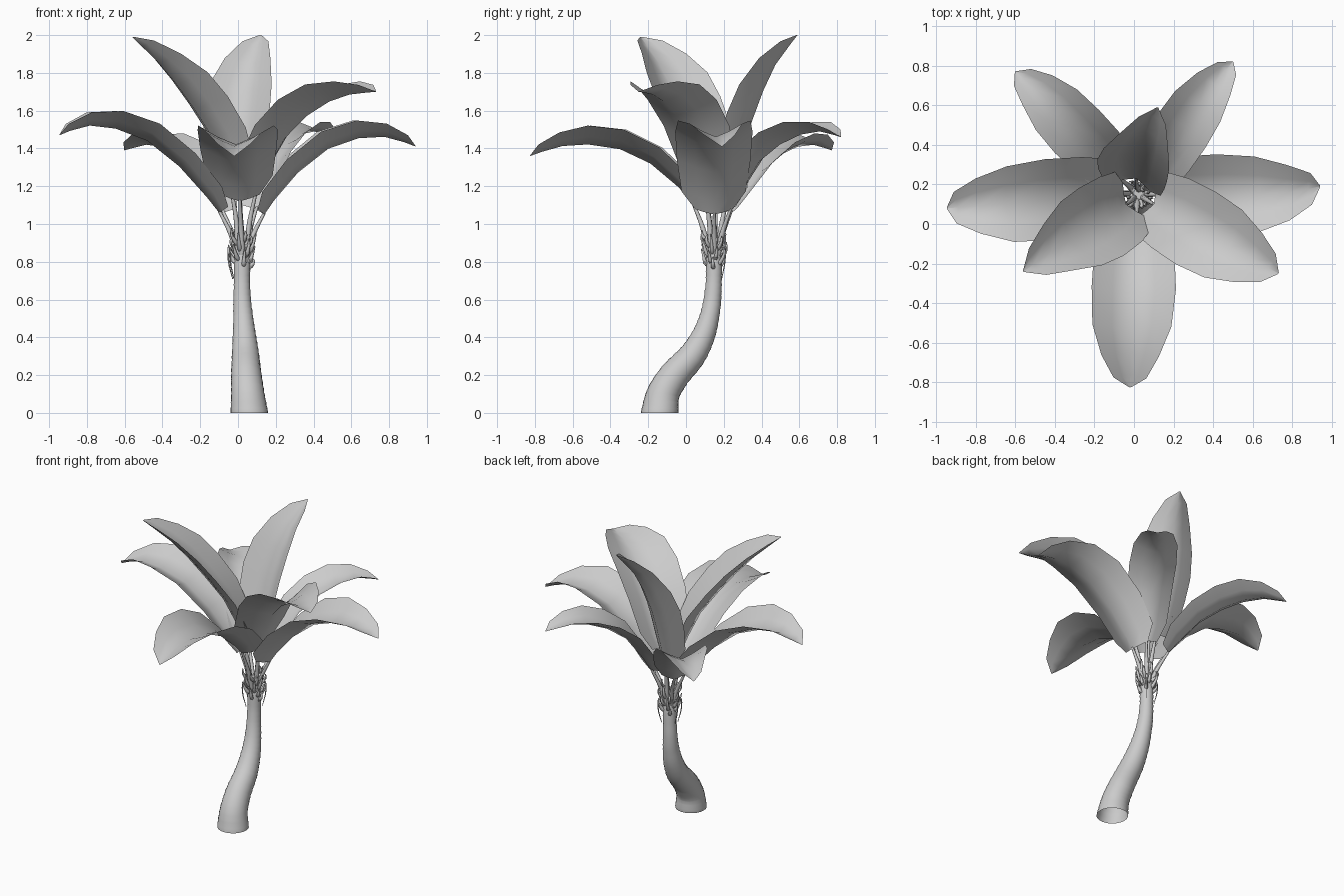
import bpy, math, random
from mathutils import Vector

if "Cube" in bpy.data.objects:
    bpy.data.objects.remove(bpy.data.objects["Cube"])

random.seed(4)
CROWN = Vector((0.022, 0.148, 0))


def sample(pts, u):
    """Catmull-Rom point at u in 0..1 along a list of vectors."""
    n = len(pts) - 1
    i = min(int(u * n), n - 1)
    t = u * n - i
    b, c = pts[i], pts[i + 1]
    a = pts[i - 1] if i else b * 2 - c
    d = pts[i + 2] if i + 2 <= n else c * 2 - b
    return 0.5 * (2 * b + (c - a) * t + (2 * a - 5 * b + 4 * c - d) * t * t
                  + (3 * b - a - 3 * c + d) * t ** 3)


def lookup(table, u):
    """Linear interpolation in a list of (position, value)."""
    for (p, v), (q, w) in zip(table, table[1:]):
        if u <= q:
            return v + (w - v) * (u - p) / (q - p)
    return table[-1][1]


def add_mesh(name, verts, faces, angle=60):
    me = bpy.data.meshes.new(name)
    me.from_pydata(verts, [], faces)
    ob = bpy.data.objects.new(name, me)
    bpy.context.collection.objects.link(ob)
    bpy.context.view_layer.objects.active = ob
    ob.select_set(True)
    bpy.ops.object.shade_smooth_by_angle(angle=math.radians(angle))
    ob.select_set(False)
    return ob


def tube(name, path, radii, sides, level=0, cap=False):
    """Tube through path points; rings turn level below the given height."""
    verts, faces = [], []
    for i, p in enumerate(path):
        t = (path[min(i + 1, len(path) - 1)] - path[max(i - 1, 0)]).normalized()
        if p.z < level:
            t = Vector((0, 0, 1)).lerp(t, p.z / level).normalized()
        ax = Vector((1, 0, 0)) if abs(t.x) < 0.8 else Vector((0, 1, 0))
        e1 = (ax - t * ax.dot(t)).normalized()
        e2 = t.cross(e1)
        for k in range(sides):
            a = math.tau * k / sides
            verts.append(p + (e1 * math.cos(a) + e2 * math.sin(a)) * radii[i])
    for i in range(len(path) - 1):
        for k in range(sides):
            m = (k + 1) % sides
            faces.append((i * sides + k, i * sides + m,
                          (i + 1) * sides + m, (i + 1) * sides + k))
    if cap:
        faces.append(tuple(range(len(verts) - sides, len(verts))))
    return add_mesh(name, verts, faces)


# Trunk: bent, tapered, with faint growth rings, open at the bottom
axis = [Vector(p) for p in [(.06, -.14, 0), (.052, -.122, .1), (.044, -.06, .2),
                            (.04, .03, .3), (.034, .088, .4), (.028, .122, .5),
                            (.022, .14, .6), (.021, .147, .7), (.022, .148, .8),
                            (.022, .148, .9)]]
radius = [(0, .099), (.1, .088), (.2, .081), (.33, .072), (.45, .061), (.56, .051),
          (.67, .045), (.78, .041), (.88, .042), (1, .03)]
path, radii = [], []
RINGS = 26
for i in range(RINGS):
    for f, bump in ((0, 0), (.7, .002)):
        u = (i + f) / RINGS
        path.append(sample(axis, u))
        radii.append(lookup(radius, u) + bump)
tube("trunk", path, radii, 24, level=.2, cap=True)

# Leaves: width scale, then midrib points from blade base to tip
LEAVES = {
    "right_leaf": (1, [(.14, .15, 1.05), (.25, .15, 1.2), (.43, .15, 1.37),
                       (.62, .15, 1.45), (.79, .16, 1.46), (.94, .19, 1.41)]),
    "left_leaf": (1, [(-.1, .16, 1.06), (-.24, .145, 1.23), (-.43, .125, 1.41),
                      (-.63, .1, 1.5), (-.8, .09, 1.52), (-.945, .08, 1.47)]),
    "front_leaf": (1.04, [(.01, .03, 1.12), (0, -.12, 1.27), (0, -.3, 1.38),
                          (-.01, -.5, 1.42), (-.02, -.67, 1.41), (-.02, -.825, 1.36)]),
    "back_right_leaf": (.72, [(.1, .24, 1.08), (.18, .37, 1.31), (.28, .53, 1.44),
                              (.39, .69, 1.49), (.5, .82, 1.46)]),
    "back_left_leaf": (.76, [(-.08, .24, 1.06), (-.2, .38, 1.26), (-.34, .52, 1.38),
                             (-.47, .66, 1.42), (-.6, .77, 1.39)]),
    "upper_right_leaf": (1.02, [(.1, .1, 1.18), (.23, .03, 1.43), (.4, -.07, 1.6),
                                (.57, -.165, 1.68), (.73, -.25, 1.7)]),
    "upper_left_leaf": (1, [(-.04, .1, 1.2), (-.12, .04, 1.43), (-.26, -.05, 1.65),
                            (-.4, -.13, 1.83), (-.56, -.24, 1.99)]),
    "upper_back_leaf": (.9, [(.01, .23, 1.17), (.01, .3, 1.4), (.02, .37, 1.6),
                             (.06, .46, 1.82), (.12, .59, 2.0)]),
}
HALF_WIDTH = [(0, .1), (.1, .17), (.28, .195), (.45, .205), (.62, .192),
              (.78, .14), (.92, .08), (1, .004)]
ACROSS = [-1, -.5, 0, .5, 1]


def leaf(name, scale, rib):
    """Folded blade: edges raised above the midrib, angular outline."""
    rib = [Vector(p) for p in rib]
    run = rib[-1] - rib[0]
    side = Vector((-run.y, run.x, 0)).normalized()
    verts, faces = [], []
    for u, w in HALF_WIDTH:
        p = sample(rib, u)
        t = (sample(rib, min(u + .02, 1)) - sample(rib, max(u - .02, 0))).normalized()
        up = t.cross(side).normalized()
        w *= scale
        for s in ACROSS:
            verts.append(p + side * s * w + up * abs(s) ** 1.25 * w * .5)
    n = len(ACROSS)
    for i in range(len(HALF_WIDTH) - 1):
        for k in range(n - 1):
            a = i * n + k
            faces.append((a, a + 1, a + n + 1, a + n))
    add_mesh(name, verts, faces, 80)
    # Leaf stalk rising from the crown to the blade
    out = Vector((run.x, run.y, 0)).normalized()
    start = CROWN + out * .025 + Vector((0, 0, .84))
    mid = start.lerp(rib[0], .5) - out * .012
    stalk = [start, mid, rib[0] + Vector((0, 0, .01))]
    pts = [sample(stalk, i / 8) for i in range(9)]
    tube(name + "_stalk", pts, [.018 - .0013 * i for i in range(9)], 8)


for name, (scale, rib) in LEAVES.items():
    leaf(name, scale, rib)

# Old leaf stubs: short, curled remains around the crown
for i in range(26):
    a = i * 2.4 + random.uniform(-.2, .2)
    out = Vector((math.cos(a), math.sin(a), 0))
    z = .77 + .16 * i / 26
    h = random.uniform(.05, .1)
    reach = random.uniform(.052, .075)
    curl = random.choice((-.015, 0, .012))
    pts = [CROWN + out * r + Vector((0, 0, zz)) for r, zz in
           ((.03, z), (.048, z + h * .15), (reach, z + h * .6), (reach + curl, z + h))]
    tube("old_leaf_stub", [sample(pts, k / 6) for k in range(7)],
         [.014, .013, .012, .01, .008, .006, .002], 6)

# Dry hanging strips below the stubs
for a in (2.9, 3.7, 0.9):
    out = Vector((math.cos(a), math.sin(a), 0))
    pts = [CROWN + out * r + Vector((0, 0, z)) for r, z in
           ((.035, .86), (.07, .87), (.074, .8), (.052, .71))]
    tube("dry_strip", [sample(pts, k / 8) for k in range(9)],
         [.007 - .0006 * k for k in range(9)], 6)
